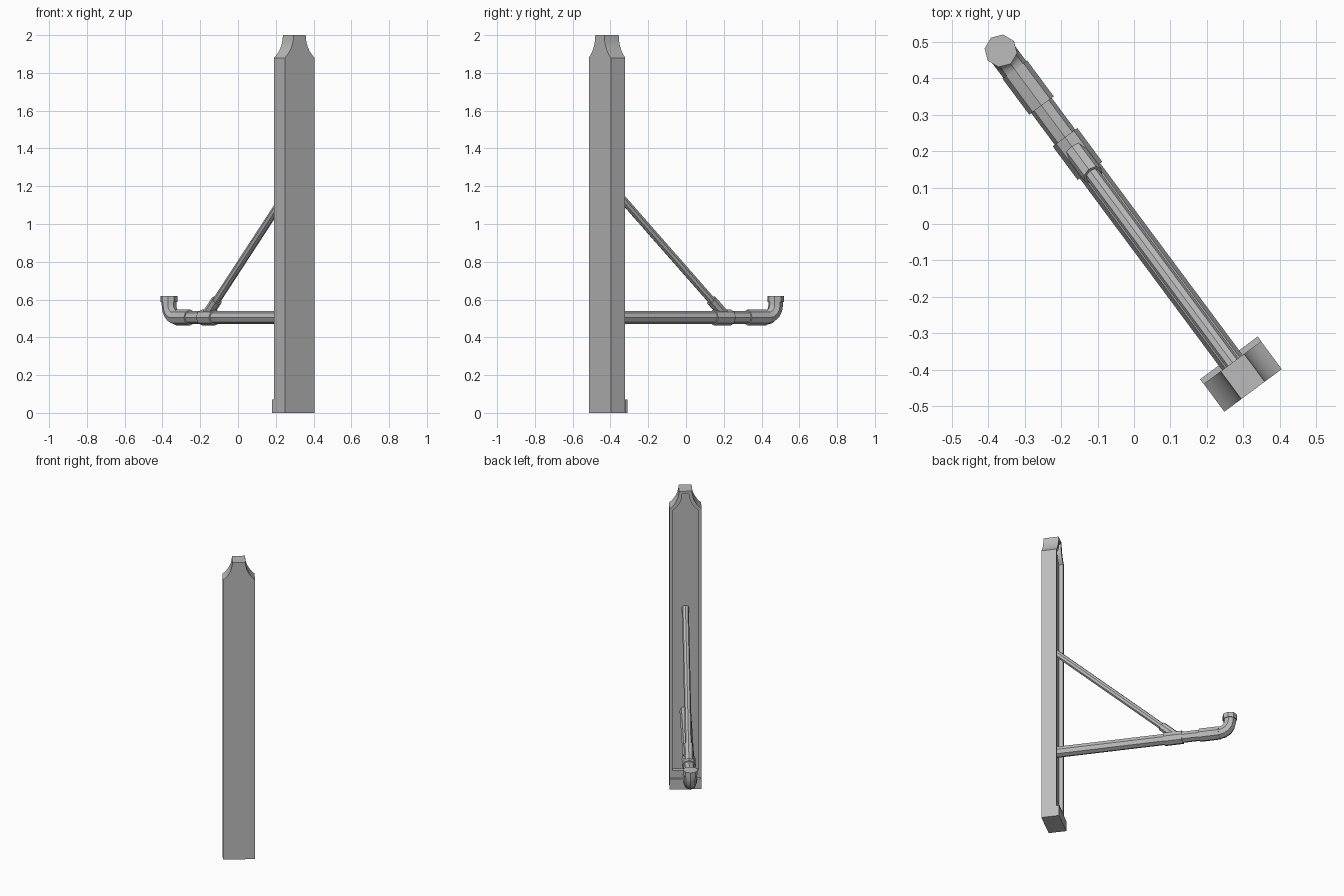
import bpy, bmesh, math
from mathutils import Matrix, Vector

cube = bpy.data.objects.get("Cube")
if cube:
    bpy.data.objects.remove(cube, do_unlink=True)

# One plain grey for everything
grey = bpy.data.materials.new("plain_grey")
grey.use_nodes = True
colour = (0.5, 0.5, 0.5, 1)
grey.diffuse_color = colour
grey.node_tree.nodes["Principled BSDF"].inputs["Base Color"].default_value = colour

# Parts are laid out with the arm along y, then turned about z
TURN = Matrix.Rotation(math.radians(36.6), 4, "Z")
CENTRE = -0.01
FRONT, BACK = -0.561, -0.466


def loft(name, rings):
    """Skin a list of matching point rings and cap both ends."""
    bm = bmesh.new()
    loops = [[bm.verts.new(TURN @ Vector(p)) for p in ring] for ring in rings]
    for a, b in zip(loops, loops[1:]):
        for i in range(len(a)):
            j = (i + 1) % len(a)
            bm.faces.new((a[i], a[j], b[j], b[i]))
    bm.faces.new(loops[0])
    bm.faces.new(loops[-1])
    bmesh.ops.recalc_face_normals(bm, faces=bm.faces[:])
    mesh = bpy.data.meshes.new(name)
    bm.to_mesh(mesh)
    bm.free()
    mesh.materials.append(grey)
    obj = bpy.data.objects.new(name, mesh)
    bpy.context.collection.objects.link(obj)
    bpy.ops.object.select_all(action="DESELECT")
    obj.select_set(True)
    bpy.context.view_layer.objects.active = obj
    bpy.ops.object.shade_smooth_by_angle(angle=math.radians(30))
    return obj


def pipe(name, path, radius, sides=8):
    """Eight-sided tube along a path of (y, z) points."""
    pts = [Vector((CENTRE, y, z)) for y, z in path]
    side = Vector((1, 0, 0))
    rings = []
    for i, p in enumerate(pts):
        along = pts[min(i + 1, len(pts) - 1)] - pts[max(i - 1, 0)]
        up = along.normalized().cross(side)
        angles = [math.tau * k / sides for k in range(sides)]
        rings.append([p + radius * (math.cos(t) * side + math.sin(t) * up) for t in angles])
    return loft(name, rings)


def post_outline(y, inset, bottom):
    """Post silhouette with concave shoulders below a narrow flat top."""
    sweep, radius, steps = math.radians(51.6), 0.153, 6
    half = []
    for i in range(steps + 1):
        t = sweep * (1 - i / steps)
        x = 0.04 + radius * (1 - math.cos(t)) - inset
        z = 2 - radius * math.sin(t) - inset * (i / steps * 0.5 + 0.5)
        half.append((x, z))
    half.insert(0, (half[0][0], bottom))
    full = half + [(-x, z) for x, z in reversed(half)]
    return [(CENTRE + x, y, z) for x, z in full]


# Post with a recessed panel in the back
loft("post", [
    post_outline(FRONT, 0, 0),
    post_outline(BACK, 0, 0),
    post_outline(BACK, 0.019, 0.12),
    post_outline(BACK - 0.027, 0.019, 0.12),
])

# Foot block behind the base
foot = [(-0.0985, 0), (0.0985, 0), (0.0985, 0.07), (-0.0985, 0.07)]
loft("post_foot", [[(CENTRE + x, y, z) for x, z in foot] for y in (BACK, -0.45)])

# Horizontal arm and its fittings
ARM_Z, TIP = 0.505, 0.599
pipe("arm", [(-0.497, ARM_Z), (0.45, ARM_Z)], 0.035)
pipe("arm_sleeve", [(0.189, ARM_Z), (0.304, ARM_Z)], 0.042)
pipe("elbow_socket", [(0.412, ARM_Z), (0.535, ARM_Z)], 0.042)

# Upturned elbow and end cap
bend = 0.065
curve = [(TIP - bend + bend * math.sin(t), ARM_Z + bend - bend * math.cos(t))
         for t in [math.pi / 2 * i / 4 for i in range(5)]]
pipe("elbow", [(0.5, ARM_Z)] + curve + [(TIP, 0.6)], 0.039)
pipe("end_cap", [(TIP, 0.587), (TIP, 0.62)], 0.045)


# Diagonal brace with its socket on the sleeve
def brace_point(y):
    return (y, 1.06 - 0.914 * (y + 0.332))


pipe("brace", [brace_point(0.26), brace_point(-0.495)], 0.021)
pipe("brace_socket", [brace_point(0.27), brace_point(0.175)], 0.029)
